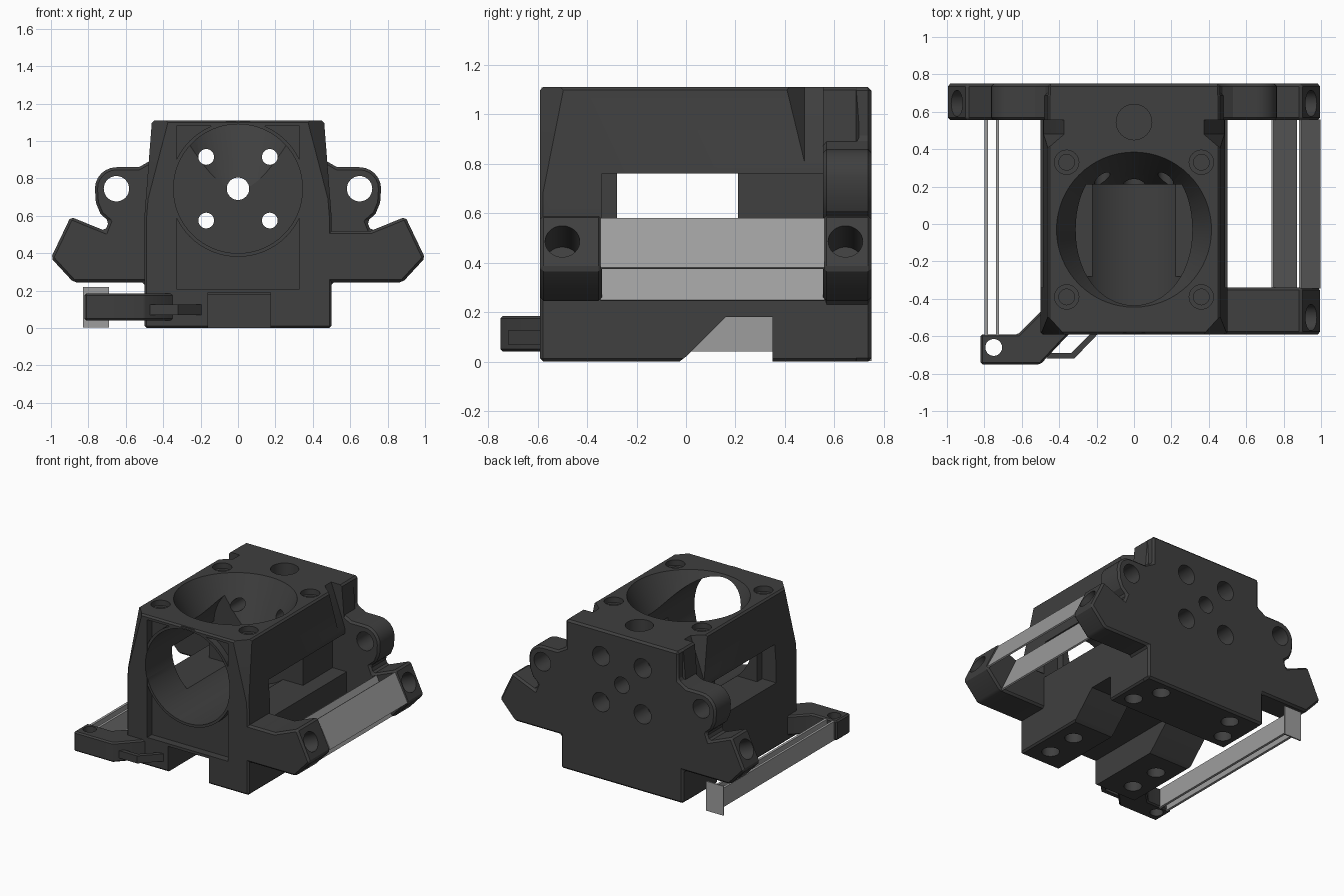
import bpy, bmesh, math
from mathutils import Vector

if "Cube" in bpy.data.objects:
    bpy.data.objects.remove(bpy.data.objects["Cube"])


def material(name, v):
    m = bpy.data.materials.new(name)
    m.diffuse_color = (v, v, v, 1)
    m.use_nodes = True
    m.node_tree.nodes["Principled BSDF"].inputs["Base Color"].default_value = m.diffuse_color
    return m


DARK = material("dark plastic", 0.05)
GREY = material("light grey strip", 0.34)


def finish(name, bm, mat=DARK):
    bmesh.ops.recalc_face_normals(bm, faces=bm.faces)
    me = bpy.data.meshes.new(name)
    bm.to_mesh(me)
    bm.free()
    me.materials.append(mat)
    ob = bpy.data.objects.new(name, me)
    bpy.context.collection.objects.link(ob)
    return ob


def prism(name, pts, axis, a, b, mat=DARK):
    """Extrude a 2D profile along an axis from a to b."""
    place = {"x": lambda u, v, t: (t, u, v),
             "y": lambda u, v, t: (u, t, v),
             "z": lambda u, v, t: (u, v, t)}[axis]
    bm = bmesh.new()
    lo = [bm.verts.new(place(u, v, a)) for u, v in pts]
    hi = [bm.verts.new(place(u, v, b)) for u, v in pts]
    bm.faces.new(lo)
    bm.faces.new(hi)
    n = len(pts)
    for i in range(n):
        j = (i + 1) % n
        bm.faces.new((lo[i], lo[j], hi[j], hi[i]))
    return finish(name, bm, mat)


def box(name, x0, x1, y0, y1, z0, z1, mat=DARK):
    return prism(name, [(x0, y0), (x1, y0), (x1, y1), (x0, y1)], "z", z0, z1, mat)


def rod(name, p, q, r0, r1=None, seg=32):
    """Cylinder or cone from point p to point q."""
    p, q = Vector(p), Vector(q)
    bm = bmesh.new()
    bmesh.ops.create_cone(bm, cap_ends=True, segments=seg, radius1=r0,
                          radius2=r0 if r1 is None else r1, depth=(q - p).length)
    rot = Vector((0, 0, 1)).rotation_difference(q - p).to_matrix()
    for v in bm.verts:
        v.co = rot @ v.co + (p + q) / 2
    return finish(name, bm)


def hull(name, pts):
    bm = bmesh.new()
    for p in pts:
        bm.verts.new(p)
    bmesh.ops.convex_hull(bm, input=bm.verts[:])
    return finish(name, bm)


def apply_mods(ob):
    dg = bpy.context.evaluated_depsgraph_get()
    me = bpy.data.meshes.new_from_object(ob.evaluated_get(dg))
    ob.modifiers.clear()
    ob.data = me


def boolean(ob, tool, op="DIFFERENCE"):
    m = ob.modifiers.new("bool", "BOOLEAN")
    m.operation, m.solver, m.object = op, "EXACT", tool
    apply_mods(ob)
    bpy.data.objects.remove(tool)


def bevel(ob, w):
    m = ob.modifiers.new("bevel", "BEVEL")
    m.width, m.segments, m.limit_method = w, 1, "ANGLE"
    m.angle_limit = math.radians(40)
    apply_mods(ob)


CZ = 0.745  # height of the round duct axis

# Main block
body = prism("carriage_body", [(-.5, 0), (.5, 0), (.5, .6), (.46, 1.11), (-.46, 1.11), (-.5, .6)],
             "y", -.59, .70)
bevel(body, .012)

# Back plate with side arms and round lugs
arc = [(.65 + .115 * math.cos(math.radians(a)), CZ + .115 * math.sin(math.radians(a)))
       for a in range(0, 91, 15)]
half = [(.5, 0), (.5, .245), (.88, .245), (1, .375), (.895, .595), (.71, .52), (.72, .53),
        (.69, .57), (.735, .61), (.76, .67)] + arc + [(.53, .86), (.46, .9), (.46, 1.11)]
half.remove((.72, .53))
plate = prism("back_plate", half + [(-x, z) for x, z in reversed(half)], "y", .555, .75)
bevel(plate, .014)
boolean(body, plate, "UNION")

# Front right arm
arm = prism("front_arm", [(.42, .245), (.88, .245), (1, .375), (.895, .595), (.71, .52), (.42, .52)],
            "y", -.59, -.34)
bevel(arm, .014)
boolean(body, arm, "UNION")

# Underside gap and front channel
boolean(body, prism("c", [(-.04, -.01), (.0, .02), (.16, .18), (.35, .18), (.35, -.01)], "x", -.7, .7))
boolean(body, box("c", -.16, .175, -.7, .25, -.01, .19))

# Tapered corner facets of the top
for s in (-1, 1):
    boolean(body, hull("c", [(s * .36, -.60, 1.12), (s * .47, -.48, 1.12), (s * .6, -.60, 1.12),
                             (s * .6, -.48, 1.12), (s * .505, -.595, .58)]))
    boolean(body, hull("c", [(s * .475, .39, 1.12), (s * .37, .48, 1.12), (s * .37, .555, 1.12),
                             (s * .6, .39, 1.12), (s * .6, .555, 1.12),
                             (s * .5, .48, .76), (s * .5, .555, .76)]))

# Front frame recess with a round rim, then the duct through it
boolean(body, box("c", -.33, .33, -.7, -.535, .21, 1.08))
boolean(body, rod("rim", (0, -.585, CZ), (0, -.5, CZ), .364, seg=64), "UNION")
boolean(body, rod("c", (0, -.7, CZ), (0, .21, CZ), .345, seg=64))

# Funnel from the top
boolean(body, rod("c", (0, -.03, .74), (0, -.03, 1.13), .24, .424, seg=64))

# Side windows and the pockets around them
boolean(body, box("c", -.7, .7, -.28, .21, .48, .76))
for s in (-1, 1):
    boolean(body, box("c", min(s * .385, s * .52), max(s * .385, s * .52), -.34, .555, .48, .76))

# Back wall screw holes and lug holes
boolean(body, rod("c", (0, .1, CZ), (0, .9, CZ), .06))
for s in (-1, 1):
    for z in (.575, .915):
        boolean(body, rod("c", (s * .17, .1, z), (s * .17, .9, z), .042))
        boolean(body, rod("c", (s * .17, .6, z), (s * .17, .9, z), .07))
    boolean(body, rod("c", (s * .65, .5, CZ), (s * .65, .9, CZ), .068))

# Top screw holes and round pocket
for x in (-.36, .36):
    for y in (-.39, .33):
        boolean(body, rod("c", (x, y, 1.07), (x, y, 1.2), .065))
        boolean(body, rod("c", (x, y, .92), (x, y, 1.2), .042))
boolean(body, rod("c", (0, .545, 1.02), (0, .545, 1.2), .095))

# Slanted holes in the arms
for s, y in ((1, -.5), (1, .645), (-1, .645)):
    boolean(body, rod("c", (s * .765, y, .40), (s * 1.08, y, .549), .07))

# Holes under the feet
for s in (-1, 1):
    for x, y in ((.36, -.2), (.36, -.44), (.39, .46), (.30, .64)):
        boolean(body, rod("c", (s * x, y, -.1), (s * x, y, .12), .06))

# Front left bracket with a screw hole and a thin brace
bracket = prism("front_left_bracket", [(-.82, -.59), (-.82, -.75), (-.5, -.75), (-.34, -.58),
                                       (-.49, -.46), (-.62, -.59)], "z", .04, .185)
bevel(bracket, .01)
boolean(bracket, rod("c", (-.75, -.66, -.1), (-.75, -.66, .4), .045))
brace = prism("bracket_brace", [(-.47, -.72), (-.32, -.72), (-.19, -.585), (-.23, -.585),
                                (-.335, -.69), (-.445, -.69)], "z", .07, .125)

# Right light strip: two parallel tilted panels between the arms
prism("right_outer_strip", [(.893, .58), (.996, .38), (.985, .375), (.882, .574)], "y", -.345, .56, GREY)
prism("right_inner_strip", [(.745, .52), (.872, .25), (.861, .245), (.734, .515)], "y", -.345, .56, GREY)

# Left light strip: two upright panels and an end plate
for name, x in (("left_outer_strip", -.79), ("left_inner_strip", -.73)):
    box(name, x - .009, x + .009, -.6, .745, .04, .18, GREY)
box("left_strip_end_plate", -.83, -.69, .74, .75, .003, .22, GREY)

# Smooth the round surfaces, keep edges sharp
for ob in (body, bracket):
    bpy.ops.object.select_all(action="DESELECT")
    ob.select_set(True)
    bpy.context.view_layer.objects.active = ob
    bpy.ops.object.shade_smooth_by_angle(angle=math.radians(25))
